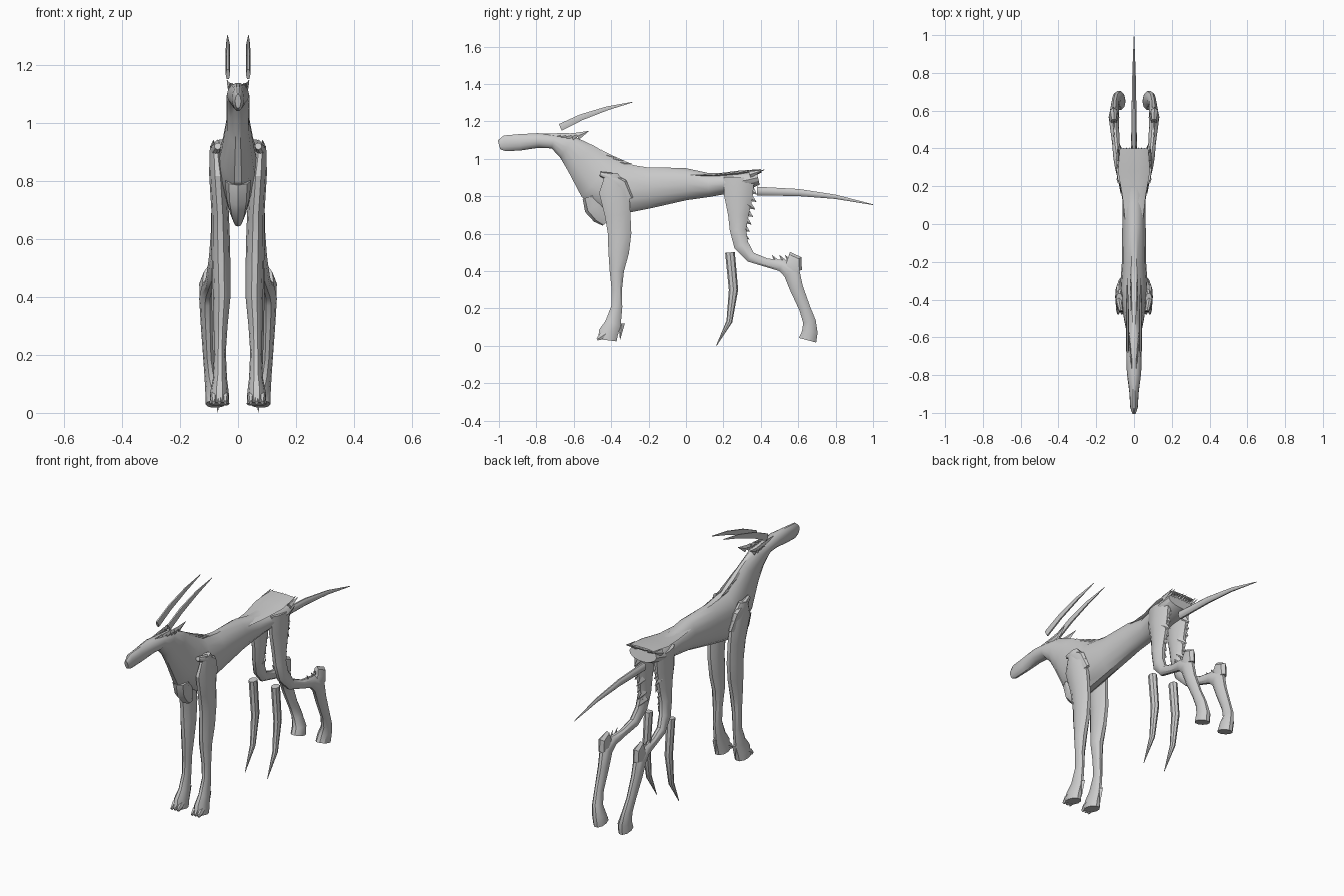
import bpy, bmesh, math, random
from mathutils import Vector

random.seed(4)
X = Vector((1, 0, 0))


def loft(bm, stations, n=10):
    """Skin elliptical rings; station = x, y, z, half width, half depth."""
    ctr = [Vector(s[:3]) for s in stations]
    rings = []
    for i, s in enumerate(stations):
        t = ctr[min(i + 1, len(ctr) - 1)] - ctr[max(i - 1, 0)]
        t.x = 0
        t.normalize()
        up = t.cross(X)
        rings.append([bm.verts.new(ctr[i] + X * s[3] * math.cos(a) + up * s[4] * math.sin(a))
                      for a in (2 * math.pi * k / n for k in range(n))])
    for r, q in zip(rings, rings[1:]):
        for k in range(n):
            bm.faces.new((r[k], r[(k + 1) % n], q[(k + 1) % n], q[k]))
    bm.faces.new(rings[0][::-1])
    bm.faces.new(rings[-1])


def tuft(bm, base, tip, w=0.006, d=0.02):
    loft(bm, [(*base, w, d), (*tip, 0.001, 0.001)], 4)


def finish(name, bm, mirror=False, angle=32):
    bmesh.ops.recalc_face_normals(bm, faces=bm.faces)
    me = bpy.data.meshes.new(name)
    bm.to_mesh(me)
    bm.free()
    ob = bpy.data.objects.new(name, me)
    bpy.context.collection.objects.link(ob)
    if mirror:
        m = ob.modifiers.new("mirror", 'MIRROR')
        m.use_mirror_merge = False
    bpy.ops.object.select_all(action='DESELECT')
    ob.select_set(True)
    bpy.context.view_layer.objects.active = ob
    bpy.ops.object.shade_smooth_by_angle(angle=math.radians(angle))
    return ob


def part(name, stations, n=10, mirror=False):
    bm = bmesh.new()
    loft(bm, stations, n)
    return finish(name, bm, mirror)


# Head, neck and torso in one skin
part("body", [(0, y, z, a, b) for y, z, a, b in [
    (-1.0, 1.075, .010, .025), (-.97, 1.083, .020, .043), (-.89, 1.088, .025, .045),
    (-.79, 1.098, .038, .040), (-.71, 1.092, .040, .038), (-.635, 1.062, .040, .070),
    (-.56, 1.0, .040, .100), (-.47, .90, .058, .140), (-.36, .835, .075, .145),
    (-.20, .845, .064, .113), (0, .865, .062, .088), (.12, .86, .060, .066),
    (.22, .87, .078, .057), (.32, .885, .094, .055), (.385, .90, .085, .040)]], 14)

# Chest keel
part("chest", [(0, -.51, .80, .045, .045), (0, -.49, .74, .040, .055),
               (0, -.455, .69, .028, .045), (0, -.43, .655, .014, .02)], 8)

# Front legs with toes
part("front_leg", [(x, y, z, a, b) for x, y, z, a, b in [
    (.078, -.40, .92, .018, .035), (.070, -.385, .83, .030, .085), (.062, -.365, .70, .030, .072),
    (.060, -.355, .60, .032, .066), (.058, -.36, .50, .032, .058), (.056, -.37, .40, .030, .040),
    (.060, -.37, .30, .024, .029), (.062, -.37, .21, .020, .031), (.062, -.39, .12, .024, .045),
    (.064, -.415, .07, .032, .055), (.064, -.42, .03, .034, .052)]], 10, True)
bm = bmesh.new()
for dx in (-.02, 0, .02):
    loft(bm, [(.064 + dx, -.42, .07, .010, .018), (.064 + dx, -.45, .05, .012, .020),
              (.064 + dx, -.475, .035, .006, .008)], 6)
tuft(bm, (.062, -.345, .12), (.062, -.352, .035), .01, .018)
finish("front_toes", bm, True)

# Hind legs: thigh, slim shank, raised hock, long foot
part("hind_leg", [
    (.062, .285, .90, .030, .085), (.062, .28, .80, .032, .080), (.062, .28, .70, .030, .058),
    (.066, .278, .62, .028, .046), (.074, .295, .54, .026, .042), (.085, .345, .475, .024, .030),
    (.096, .43, .445, .020, .024), (.103, .51, .43, .024, .033), (.106, .565, .395, .028, .048),
    (.104, .59, .31, .025, .038), (.100, .635, .20, .021, .032), (.092, .66, .13, .024, .036),
    (.080, .662, .075, .033, .044), (.078, .65, .03, .034, .050)], 10, True)

# Bony hock knobs
part("hock", [(.106, .54, .455, .016, .05), (.108, .57, .445, .026, .055),
              (.108, .575, .40, .024, .045)], 8, True)

# Shoulder blades
part("shoulder", [(.07, -.46, .92, .012, .012), (.080, -.41, .905, .018, .024),
                  (.078, -.35, .86, .020, .040), (.070, -.31, .78, .012, .03)], 8, True)

# Swept horns floating above the head
part("horn", [(.035, -.672, 1.168, .008, .022), (.035, -.56, 1.222, .008, .019),
              (.035, -.42, 1.27, .007, .012), (.036, -.285, 1.303, .001, .002)], 6, True)

# Tapering tail
part("tail", [(0, .38, .828, .016, .024), (0, .60, .820, .013, .020),
              (0, .80, .797, .009, .012), (0, 1.0, .755, .001, .002)], 10)

# Bent spines hanging in front of the hind legs
part("hanging_spine", [(.07, .235, .50, .022, .026), (.07, .254, .30, .020, .025),
                       (.07, .232, .13, .014, .016), (.07, .163, .002, .001, .002)], 8, True)

# Ragged fur: crest, withers, rump, thighs and hocks
bm = bmesh.new()
for i in range(7):
    y = -.76 + i * .03
    tuft(bm, (.012 + .003 * i, y, 1.115 + .001 * i), (.014 + .004 * i, y + .06, 1.13 + random.random() * .02))
for i in range(5):
    tuft(bm, (.015, -.46 + .04 * i, 1.03 - .022 * i), (.018, -.37 + .04 * i, 1.005 - .016 * i))
for i in range(6):
    x = .01 + .015 * i
    tuft(bm, (x, .34, .915), (x, .40 + random.random() * .02, .925 + random.random() * .02), .012, .018)
for i in range(7):
    z = .84 - i * .04
    tuft(bm, (.06 + random.uniform(-.02, .02), .34 - .008 * i, z),
         (.062, .375 - .008 * i + random.random() * .012, z - .03), .012, .025)
for y in (.48, .52, .55):
    tuft(bm, (.104, y + .02, .43), (.108, y - .02, .485))
finish("fur_tufts", bm, True, 20)

# Thin saddle flap over the loins
part("saddle", [(0, .0, .915, .045, .008), (0, .15, .912, .062, .008),
                (0, .28, .925, .085, .012), (0, .40, .94, .075, .005)], 10)
